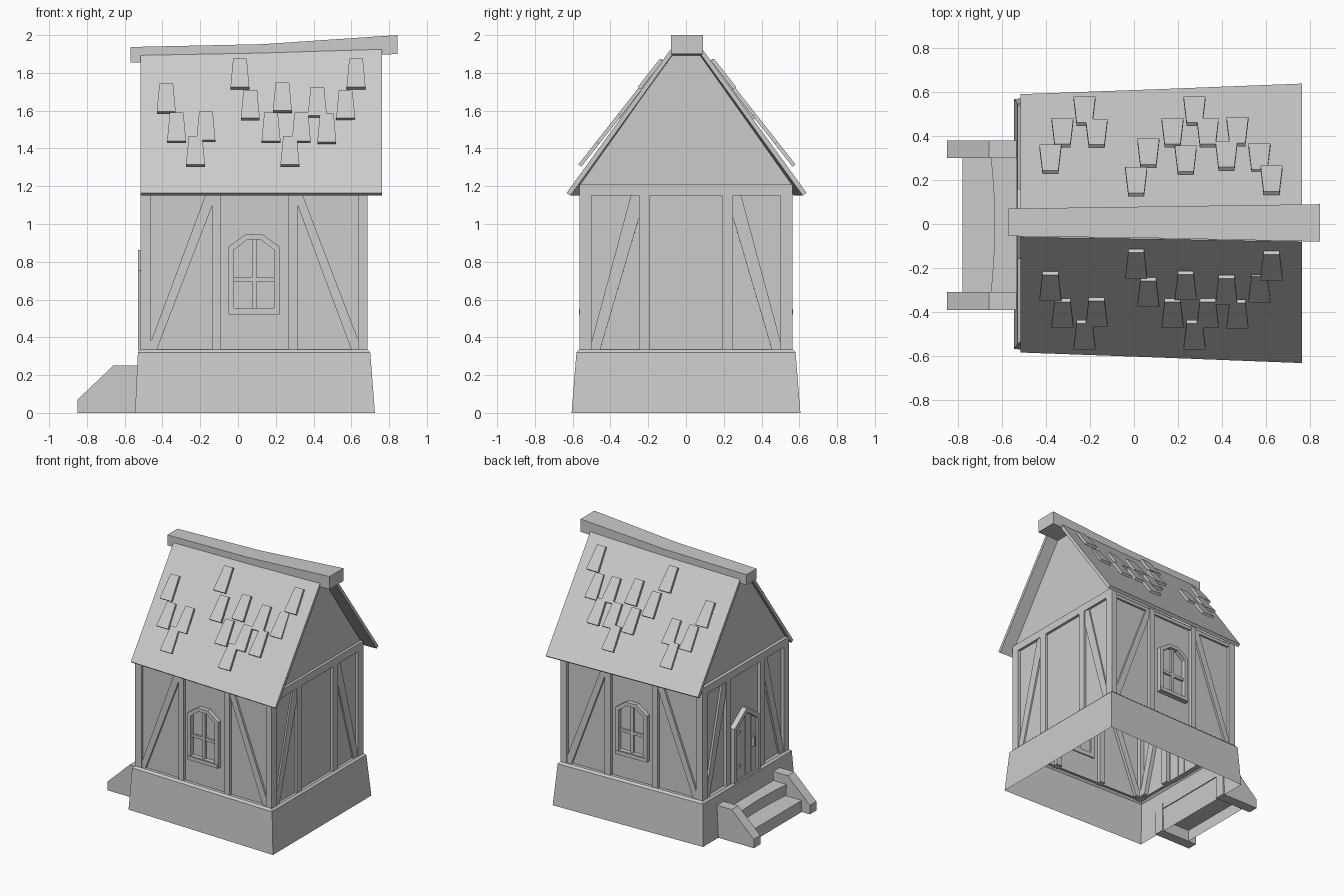
import bpy

if "Cube" in bpy.data.objects:
    bpy.data.objects.remove(bpy.data.objects["Cube"])

TAPER = True  # house body is narrower at its left end

def mesh(name, verts, faces, mirror=False, y=0.0):
    if TAPER:
        verts = [(a, b * (1 - .06 * (.70 - a) / 1.245), c) for a, b, c in verts]
    me = bpy.data.meshes.new(name)
    me.from_pydata(verts, [], faces)
    ob = bpy.data.objects.new(name, me)
    bpy.context.collection.objects.link(ob)
    bpy.context.view_layer.objects.active = ob
    bpy.ops.object.select_all(action='DESELECT')
    ob.select_set(True)
    bpy.ops.object.mode_set(mode='EDIT')
    bpy.ops.mesh.select_all(action='SELECT')
    bpy.ops.mesh.normals_make_consistent(inside=False)
    bpy.ops.object.mode_set(mode='OBJECT')
    ob.location.y = y
    if mirror:
        m = ob.modifiers.new("Mirror", 'MIRROR')
        m.use_axis = (False, True, False)
        m.use_mirror_merge = False
    return ob

def loft(name, rings, caps=True, closed=False, **kw):
    """Join equal-sized rings of points; closed joins last ring to first."""
    n, k = len(rings[0]), len(rings)
    verts = [p for r in rings for p in r]
    faces = []
    for r in range(k if closed else k - 1):
        s = (r + 1) % k
        faces += [(r*n + i, r*n + (i+1) % n, s*n + (i+1) % n, s*n + i) for i in range(n)]
    if caps and not closed:
        faces += [tuple(range(n)), tuple(range((k-1)*n, k*n))]
    return mesh(name, verts, faces, **kw)

def place(pts, axis, w):
    return [(u, w, v) if axis == 'y' else (w, u, v) for u, v in pts]

def prism(name, pts, axis, a, b, **kw):
    return loft(name, [place(pts, axis, a), place(pts, axis, b)], **kw)

def frame(name, outer, inner, axis, a, b, **kw):
    return loft(name, [place(outer, axis, a), place(outer, axis, b),
                       place(inner, axis, b), place(inner, axis, a)], closed=True, **kw)

def rect(u0, u1, v0, v1):
    return [(u0, v0), (u1, v0), (u1, v1), (u0, v1)]

def box(name, x0, x1, y0, y1, z0, z1, **kw):
    return prism(name, rect(x0, x1, z0, z1), 'y', y0, y1, **kw)

def level(x0, x1, y, z):
    return [(x0, -y, z), (x1, -y, z), (x1, y, z), (x0, y, z)]

# Tapered hollow foundation, open underneath
WL, WR, WY = -.49, .665, .54
loft("foundation", [level(-.545, .725, .605, 0), level(-.53, .70, .58, .32),
                    level(-.515, .685, .565, .335), level(WL, WR, WY, .335)], caps=False)

# Thin walls with gables
def gable(top_y, top_z):
    return [(-WY, .33), (WY, .33), (WY, 1.19), (WY + .02, 1.21), (top_y, top_z),
            (-top_y, top_z), (-WY - .02, 1.21), (-WY, 1.19)]
mesh("walls", place(gable(.058, 1.87), 'x', WL) + place(gable(.07, 1.9), 'x', WR),
     [tuple(range(8)), tuple(range(8, 16)), (0, 8, 15, 7), (1, 9, 10, 2)])

# Timber posts, braces and top rail of the long sides
for i, (a, b) in enumerate([(-.135, -.09), (.265, .315)]):
    box(f"side_post_{i}", a, b, -.565, -.51, .33, 1.18, mirror=True)
for i, (a, b) in enumerate([(-.515, -.46), (.635, .685)]):
    box(f"corner_post_{i}", a, b, -.565, -.50, .33, 1.17, mirror=True)
prism("side_brace_left", [(-.46, .335), (-.43, .335), (-.135, 1.1), (-.135, 1.16), (-.17, 1.16), (-.46, .38)],
      'y', -.557, -.515, mirror=True)
prism("side_brace_right", [(.635, .335), (.6, .335), (.315, 1.1), (.315, 1.16), (.34, 1.16), (.635, .39)],
      'y', -.557, -.515, mirror=True)
box("side_rail", WL, WR, -.557, -.51, 1.15, 1.175, mirror=True)

# Timber frame of the two end walls
for tag, a, b, c in (("left", -.515, -.46, -.505), ("right", .685, .635, .677)):
    prism(f"{tag}_inner_post", rect(.19, .25, .33, 1.16), 'x', a, b, mirror=True)
    prism(f"{tag}_end_brace", [(.5, .335), (.455, .335), (.25, 1.03), (.25, 1.16), (.29, 1.16), (.5, .38)],
          'x', c, b, mirror=True)
    prism(f"{tag}_top_beam", rect(-.565, .565, 1.15, 1.21), 'x', a, b)

# Windows on both long sides
wo = [(-.05, .52), (.22, .52), (.22, .88), (.13, .945), (.04, .945), (-.05, .88)]
wi = [(-.02, .555), (.19, .555), (.19, .865), (.12, .917), (.05, .917), (-.02, .865)]
frame("window_frame", wo, wi, 'y', -.575, -.53, mirror=True)
box("window_upright", .075, .097, -.558, -.53, .555, .917, mirror=True)
box("window_crossbar", -.02, .19, -.556, -.53, .695, .717, mirror=True)
box("window_sill", -.045, .215, -.58, -.53, .522, .55, mirror=True)

# Pointed door on the left end
do = [(-.17, .33), (.17, .33), (.17, .755), (.01, .862), (-.01, .862), (-.17, .755)]
di = [(-.14, .33), (.14, .33), (.14, .735), (.005, .825), (-.005, .825), (-.14, .735)]
frame("door_frame", do, di, 'x', -.53, -.48)
def plank_top(y):
    return .825 - abs(y) * .64
for i in range(4):
    y0, y1 = -.14 + i*.07, -.074 + i*.07
    prism(f"door_plank_{i}", [(y0, .33), (y1, .33), (y1, plank_top(y1)), (y0, plank_top(y0))], 'x', -.51, -.48)
for i, z in enumerate((.42, .68)):
    box(f"door_hinge_{i}", -.516, -.50, .07, .14, z, z + .025)
box("door_handle", -.53, -.50, -.105, -.085, .53, .60)

# Entrance steps, hollow below, with sloped side walls
TAPER = False
side = [(-.85, 0), (-.85, .07), (-.66, .25), (-.53, .25), (-.53, 0)]
prism("step_wall_front", side, 'y', -.39, -.31)
prism("step_wall_back", side, 'y', .30, .38)
cols = [[(-.78, y, 0), (-.78, y, .09), (x, y, .09), (x - .008, y, .18), (-.53, y, .18)]
        for y, x in ((-.31, -.642), (-.16, -.63), (0, -.625), (.16, -.63), (.30, -.642))]
mesh("steps", [p for c in cols for p in c],
     [(c*5 + r, c*5 + r + 1, c*5 + r + 6, c*5 + r + 5) for c in range(4) for r in range(4)])

# Flared roof slopes in two lengths
def roof_section(x, ry, rz, ey):
    return [(x, -ry, rz), (x, -ey, 1.165), (x, -ey + .02, 1.15), (x, -ry + .02, rz - .012)]
loft("roof_slope", [roof_section(-.515, .063, 1.893, .587), roof_section(.12, .072, 1.905, .61),
                    roof_section(.763, .084, 1.925, .635)], mirror=True, y=.003)

# Bent ridge beam
loft("ridge_beam", [[(x, a, c), (x, b, c), (x, b, d), (x, a, d)] for x, a, b, c, d in
                    ((-.57, -.055, .07, 1.855, 1.937), (.13, -.065, .08, 1.87, 1.952),
                     (.845, -.08, .09, 1.90, 2.0))])

# Scattered tapered shingles, (x, lower edge z)
shingles = [(-.38, 1.595), (-.325, 1.44), (-.17, 1.445), (-.225, 1.315), (.01, 1.725), (.065, 1.56),
            (.235, 1.6), (.175, 1.44), (.335, 1.44), (.275, 1.315), (.42, 1.575), (.47, 1.435),
            (.625, 1.725), (.57, 1.56)]
for i, (x, z) in enumerate(shingles):
    sink = {.57: .022, .625: -.008}.get(x, 0)
    y = lambda h: -.579 + (h - 1.31)*.785 + sink
    t = z + .15
    outer = [(x - .05, y(z), z), (x + .05, y(z), z), (x + .036, y(t), t), (x - .036, y(t), t)]
    inner = [(a, b + .016, c - .012) for a, b, c in outer]
    loft(f"shingle_{i}", [outer, inner], mirror=True, y=.005)
